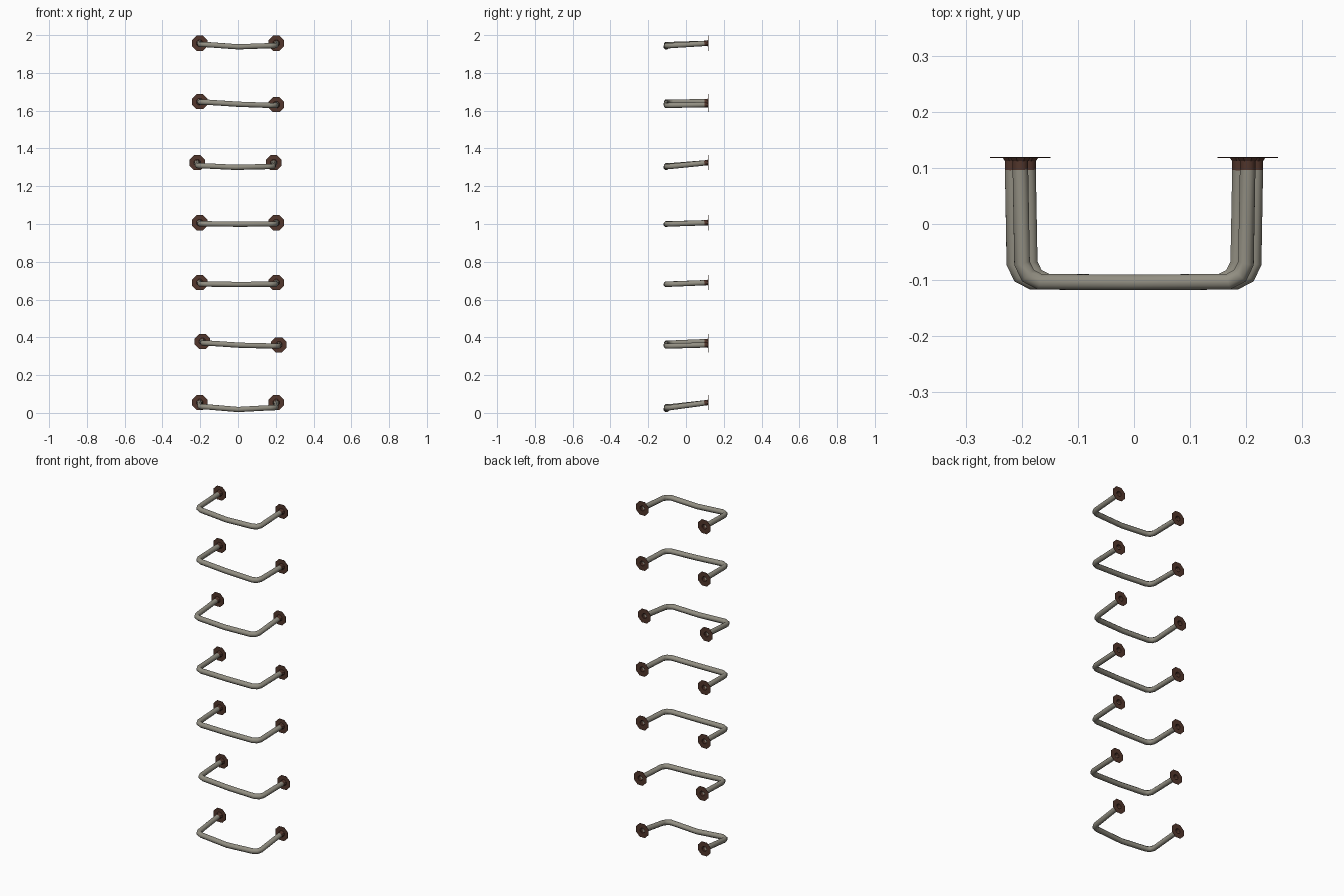
import bpy, bmesh, math
from mathutils import Vector

if "Cube" in bpy.data.objects:
    bpy.data.objects.remove(bpy.data.objects["Cube"])

SIDES, R = 8, 0.0150
WALL = 0.119


def material(name, rgb):
    m = bpy.data.materials.new(name)
    m.diffuse_color = (*rgb, 1)
    m.use_nodes = True
    m.node_tree.nodes["Principled BSDF"].inputs["Base Color"].default_value = m.diffuse_color
    return m


steel = material("weathered grey steel", (0.29, 0.275, 0.225))
rust = material("dark brown rust", (0.085, 0.037, 0.025))


def ring(bm, centre, side, up, rs, ru):
    out = []
    for k in range(SIDES):
        a = 2 * math.pi * (k + 0.5) / SIDES
        out.append(bm.verts.new(centre + side * (math.cos(a) * rs) + up * (math.sin(a) * ru)))
    return out


def bridge(bm, a, b, mat, smooth):
    for k in range(SIDES):
        n = (k + 1) % SIDES
        f = bm.faces.new((a[k], a[n], b[n], b[k]))
        f.material_index = mat
        f.smooth = smooth


def finish(bm, name):
    bmesh.ops.recalc_face_normals(bm, faces=bm.faces)
    me = bpy.data.meshes.new(name)
    bm.to_mesh(me)
    bm.free()
    me.materials.append(steel)
    me.materials.append(rust)
    bpy.context.collection.objects.link(bpy.data.objects.new(name, me))


# bent bar with rusty ends, swept along a path
def bar(name, dx, wl, wr, bl, bm_z, br):
    def half(s, wall, corner):
        def mix(t):
            return wall + (corner - wall) * t
        return [Vector((dx + s * x, y, mix(t))) for x, y, t in (
            (0.2025, WALL - 0.003, 0), (0.2025, 0.097, 0.1), (0.1995, -0.070, 0.9),
            (0.1890, -0.092, 1.0), (0.1680, -0.1030, 1.0))]
    path = half(-1, wl, bl) + [Vector((dx, -0.1040, bm_z))] + half(1, wr, br)[::-1]
    bm = bmesh.new()
    rings = []
    last = len(path) - 1
    for i, p in enumerate(path):
        if i in (0, last):
            t, k = Vector((0, -1 if i == 0 else 1, 0)), 1
        else:
            d0 = (p - path[i - 1]).normalized()
            d1 = (path[i + 1] - p).normalized()
            t = (d0 + d1).normalized()
            k = 1 / max(0.7, t.dot(d0))
        side = t.cross(Vector((0, 0, 1))).normalized()
        rings.append(ring(bm, p, side, side.cross(t), R * k, R))
    for i in range(last):
        bridge(bm, rings[i], rings[i + 1], 1 if i in (0, last - 1) else 0, True)
    finish(bm, name)


# octagonal wall flange: short flare, front disc, rim and back disc with a hole
def flange(name, x, z):
    bm = bmesh.new()
    X, Z = Vector((1, 0, 0)), Vector((0, 0, 1))
    prof = ((R, WALL - 0.007), (0.019, WALL - 0.0015), (0.0435, WALL - 0.0015),
            (0.0435, WALL), (R, WALL))
    rs = [ring(bm, Vector((x, y, z)), X, Z, r, r) for r, y in prof]
    for a, b in zip(rs, rs[1:]):
        bridge(bm, a, b, 1, False)
    finish(bm, name)


# x shift, wall heights left/right, bar heights left/middle/right
RUNGS = [
    (0.0, 0.055, 0.055, 0.032, 0.018, 0.027),
    (0.0137, 0.378, 0.360, 0.369, 0.358, 0.354),
    (0.0, 0.690, 0.690, 0.682, 0.680, 0.681),
    (0.0, 1.007, 1.007, 1.001, 0.999, 1.000),
    (-0.0137, 1.325, 1.325, 1.308, 1.300, 1.304),
    (0.0, 1.648, 1.632, 1.645, 1.634, 1.628),
    (0.0, 1.957, 1.957, 1.950, 1.938, 1.944),
]
for i, (dx, wl, wr, bl, bmid, br) in enumerate(RUNGS, 1):
    bar(f"rung_{i}", dx, wl, wr, bl, bmid, br)
    flange(f"flange_left_{i}", dx - 0.2025, wl)
    flange(f"flange_right_{i}", dx + 0.2025, wr)
